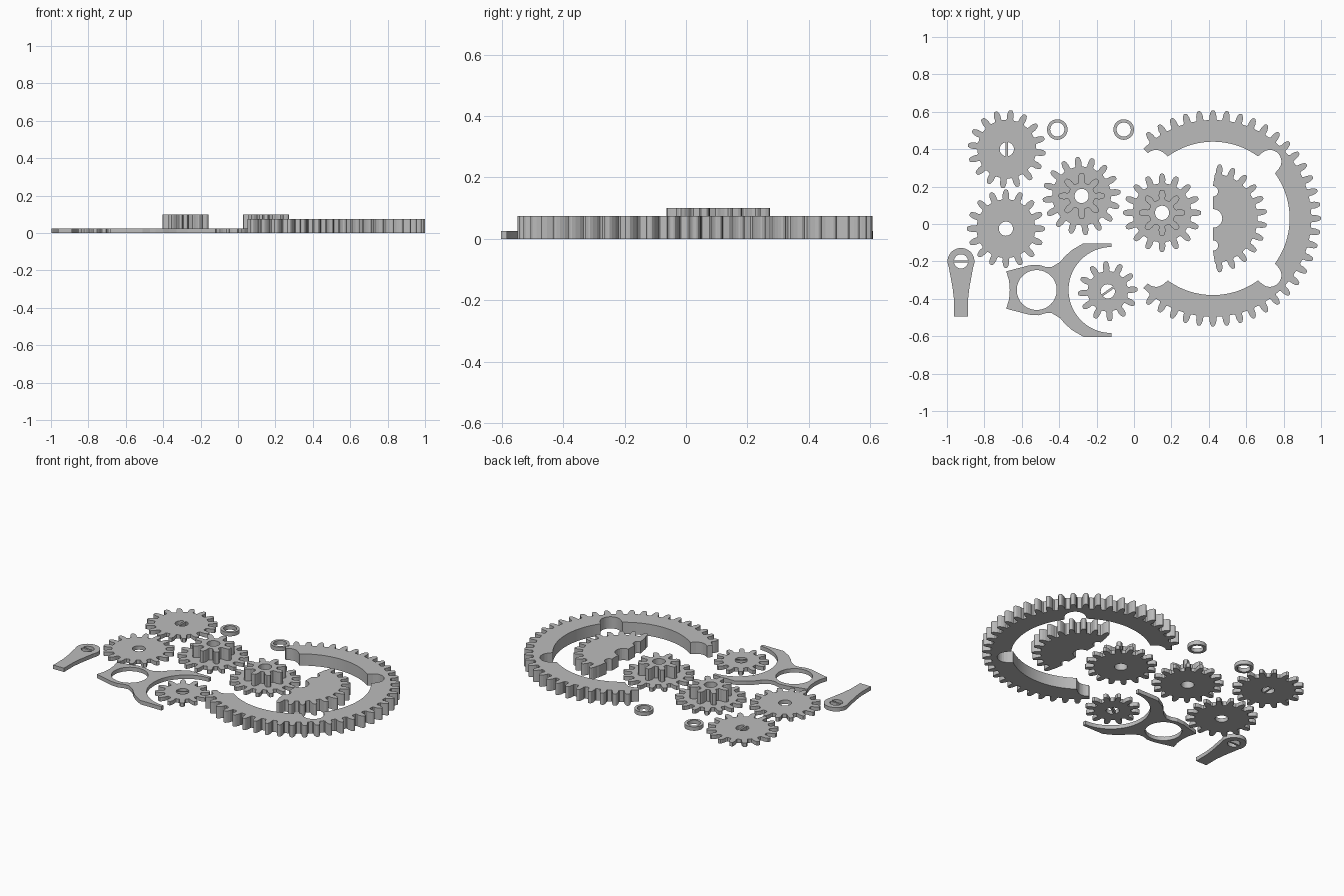
import bpy, bmesh
from math import sin, cos, pi, radians, sqrt

cube = bpy.data.objects.get("Cube")
if cube:
    bpy.data.objects.remove(cube)

grey = bpy.data.materials.new("plain_grey")
grey.use_nodes = True
colour = (0.5, 0.5, 0.5, 1)
grey.diffuse_color = colour
grey.node_tree.nodes["Principled BSDF"].inputs["Base Color"].default_value = colour

THIN, THICK, TALL = 0.025, 0.075, 0.1
HOLE = 0.038
DEPTH = 0.052


def polar(r, a):
    return (r * cos(a), r * sin(a))


def arc(r, start, end, n, cx=0, cy=0):
    """Points along an arc, angles in degrees."""
    steps = [radians(start + (end - start) * i / n) for i in range(n + 1)]
    return [(cx + r * cos(a), cy + r * sin(a)) for a in steps]


def circle(r, cx=0, cy=0, n=32):
    return arc(r, 0, 360, n, cx, cy)[:-1]


def plate(name, loops, at, z0, z1):
    """Extruded flat outline; inner loops become holes."""
    curve = bpy.data.curves.new(name, 'CURVE')
    curve.dimensions = '2D'
    curve.fill_mode = 'BOTH'
    curve.extrude = (z1 - z0) / 2
    for loop in loops:
        s = curve.splines.new('POLY')
        s.points.add(len(loop) - 1)
        for p, (x, y) in zip(s.points, loop):
            p.co = (x, y, 0, 1)
        s.use_cyclic_u = True
    temp = bpy.data.objects.new(name + "_outline", curve)
    bpy.context.collection.objects.link(temp)
    deps = bpy.context.evaluated_depsgraph_get()
    mesh = bpy.data.meshes.new_from_object(temp.evaluated_get(deps))
    bpy.data.objects.remove(temp)
    bpy.data.curves.remove(curve)
    bm = bmesh.new()
    bm.from_mesh(mesh)
    bmesh.ops.remove_doubles(bm, verts=bm.verts, dist=0.0001)
    bmesh.ops.recalc_face_normals(bm, faces=bm.faces)
    for f in bm.faces:
        f.smooth = False
    bm.to_mesh(mesh)
    bm.free()
    mesh.name = name
    mesh.materials.clear()
    mesh.materials.append(grey)
    obj = bpy.data.objects.new(name, mesh)
    obj.location = (at[0], at[1], (z0 + z1) / 2)
    bpy.context.collection.objects.link(obj)
    return obj


# Half tooth: (share of tooth pitch, share of tooth height)
FLANK = [(0.33, 0), (0.26, 0.12), (0.25, 0.45), (0.19, 0.75), (0.12, 0.95), (0.06, 1)]
TOOTH = [(-w, h) for w, h in FLANK] + [(w, h) for w, h in reversed(FLANK)]


def teeth(count, outer, phase=0, which=None):
    """Toothed outline; phase in degrees places tooth zero."""
    step = 2 * pi / count
    return [polar(outer - DEPTH * (1 - h), radians(phase) + (k + w) * step)
            for k in (range(count) if which is None else which) for w, h in TOOTH]


def bar(name, at, angle):
    """Thin key across a shaft hole."""
    obj = plate(name, [[(-HOLE, -0.006), (HOLE, -0.006), (HOLE, 0.006), (-HOLE, 0.006)]],
                at, 0, THIN)
    obj.rotation_euler.z = radians(angle)


# Flat gears: name, centre, teeth, outer radius, phase, key angle
for name, at, n, r, phase, key in [
        ("back_gear", (-0.68, 0.40), 16, 0.209, 84, 90),
        ("side_gear", (-0.685, -0.025), 16, 0.209, 90, None),
        ("small_gear", (-0.14, -0.36), 12, 0.16, 94, 35)]:
    plate(name, [teeth(n, r, phase), circle(HOLE)], at, 0, THIN)
    if key is not None:
        bar(name + "_key", at, key)

# Double gears: wide wheel with a tall pinion on top
for name, at, phase in [("left_double", (-0.28, 0.15), 96), ("right_double", (0.15, 0.06), 90)]:
    plate(name + "_wheel", [teeth(16, 0.209, phase), circle(HOLE)], at, 0, THIN)
    plate(name + "_pinion", [teeth(8, 0.123), circle(HOLE)], at, THIN, TALL)

# Spacer rings
for i, x in enumerate((-0.41, -0.055)):
    plate("spacer_%d" % (i + 1), [circle(0.055), circle(HOLE)], (x, 0.505), 0, THIN)

# Crank lever with eye and key
eye = (-0.925, -0.2)
side = [(0.045, -0.14), (0.038, -0.2), (0.038, -0.295)]
lever = arc(0.072, -25, 205, 24) + [(-x, y) for x, y in side] + side[::-1]
plate("lever", [lever, circle(HOLE)], eye, 0, THIN)
bar("lever_key", eye, 0)

# Fork bracket, half outline mirrored across its axis
half = [(-0.668, 0.05), (-0.683, 0.10), (-0.56, 0.132), (-0.51, 0.135), (-0.47, 0.123),
        (-0.44, 0.123), (-0.395, 0.15), (-0.37, 0.18), (-0.33, 0.215), (-0.27, 0.25),
        (-0.12, 0.25)] + arc(0.23, 90, 175, 18, -0.12)
fork = [(-0.664, 0)] + half + [(-0.35, 0)] + [(x, -y) for x, y in reversed(half)]
plate("fork_bracket", [fork, circle(0.107, -0.52)], (0, -0.353), 0, THIN)

# Three-quarter ring gear with round notches inside
centre = (0.422, 0.03)
RING, INNER, NOTCH_AT, NOTCH = 0.578, 0.41, 0.43, 0.062


def inner_radius(deg):
    d = radians((deg + 135) % 90)
    d = min(d, pi / 2 - d)
    reach = NOTCH ** 2 - (NOTCH_AT * sin(d)) ** 2
    return max(INNER, NOTCH_AT * cos(d) + sqrt(reach)) if reach > 0 else INNER


end = radians(135)
ring = [polar(RING - DEPTH, -end)] + teeth(48, RING, 0, range(-17, 18))
ring += [polar(RING - DEPTH, end)]
ring += [polar(inner_radius(a), radians(a)) for a in range(135, -136, -1)]
plate("ring_gear", [ring], centre, 0, THICK)

# Half gear inside the ring, with scalloped flat side
sector = teeth(24, 0.29, 7.5, range(-6, 6))
sector = [(max(x, 0), y) for x, y in sector]
sector += arc(0.028, 90, -90, 10, 0, 0.145)
sector += arc(0.05, 90, -90, 12)
sector += arc(0.028, 90, -90, 10, 0, -0.145)
plate("half_gear", [sector], centre, 0, THICK)
